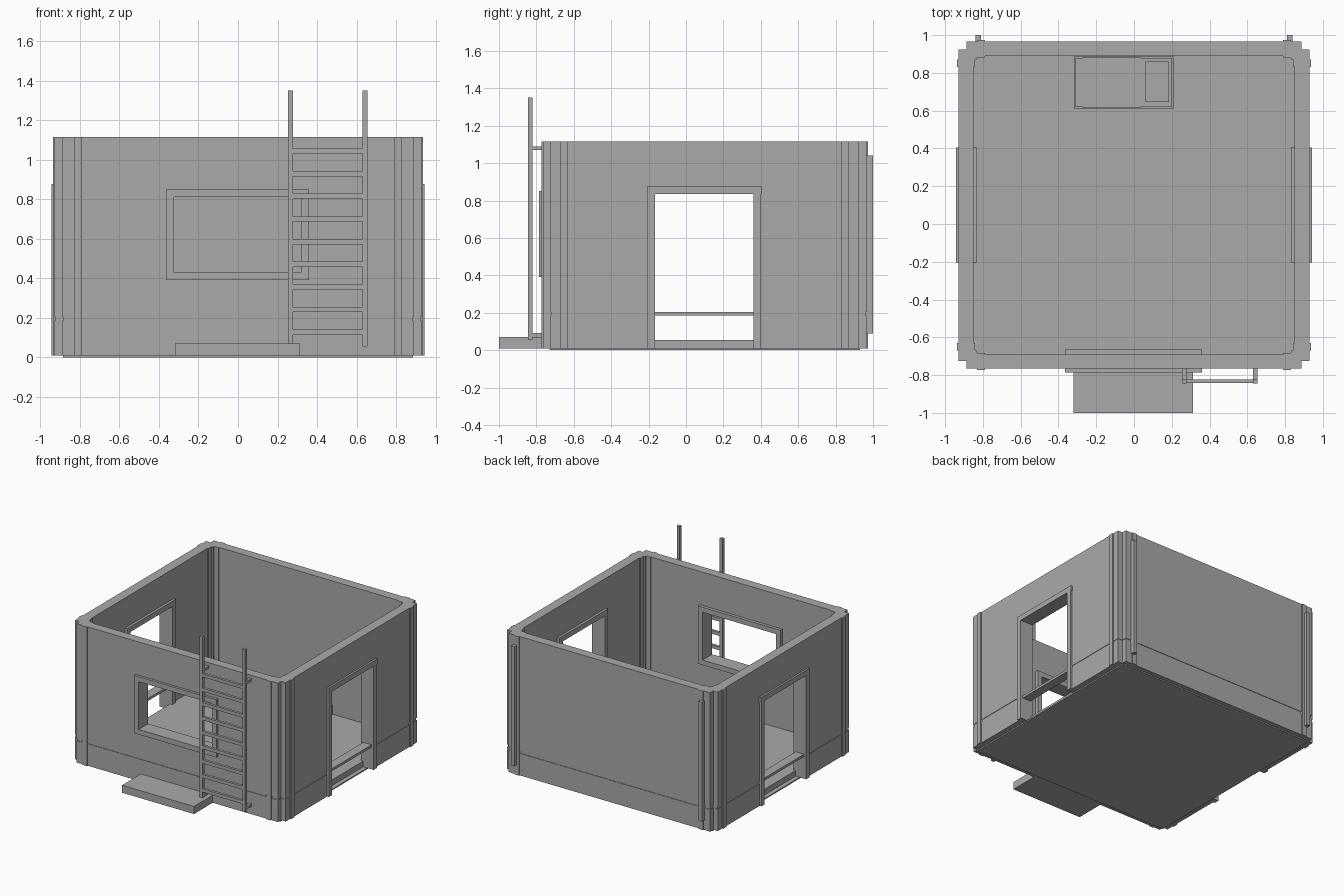
import bpy, bmesh

if "Cube" in bpy.data.objects:
    bpy.data.objects.remove(bpy.data.objects["Cube"])

grey = bpy.data.materials.new("plain_grey")
grey.use_nodes = True
colour = (0.4, 0.4, 0.4, 1)
grey.diffuse_color = colour
grey.node_tree.nodes["Principled BSDF"].inputs["Base Color"].default_value = colour

CY = 0.1            # centre of the room in y
HX, HY = 0.928, 0.865   # outer half sizes
IX, IY = 0.85, 0.79     # inner half sizes
TOP, BASE = 1.115, 0.01


def prism(name, outline, z0, z1):
    """Extrude a flat outline from z0 to z1."""
    bm = bmesh.new()
    face = bm.faces.new([bm.verts.new((x, y, z0)) for x, y in outline])
    side = bmesh.ops.extrude_face_region(bm, geom=[face])["geom"]
    verts = [v for v in side if isinstance(v, bmesh.types.BMVert)]
    bmesh.ops.translate(bm, verts=verts, vec=(0, 0, z1 - z0))
    bmesh.ops.recalc_face_normals(bm, faces=bm.faces)
    mesh = bpy.data.meshes.new(name)
    bm.to_mesh(mesh)
    bm.free()
    mesh.materials.append(grey)
    obj = bpy.data.objects.new(name, mesh)
    bpy.context.collection.objects.link(obj)
    return obj


def box(name, x, y, z):
    """Box from (min, max) pairs."""
    (a, b), (c, d) = sorted(x), sorted(y)
    return prism(name, [(a, c), (b, c), (b, d), (a, d)], *z)


def notched(inset):
    """Room footprint with a square notch in each corner."""
    x, y, n = HX - inset, HY - inset, 0.04
    quarter = [(x, y - n), (x - n, y - n), (x - n, y)]
    pts = []
    for sx, sy in ((1, 1), (-1, 1), (-1, -1), (1, -1)):
        part = [(sx * px, CY + sy * py) for px, py in quarter]
        pts += part if sx * sy > 0 else part[::-1]
    return pts


def cut(obj, cutters):
    """Subtract boxes and bake the result."""
    for c in cutters:
        mod = obj.modifiers.new("cut", "BOOLEAN")
        mod.operation, mod.solver, mod.object = "DIFFERENCE", "EXACT", c
    bpy.context.view_layer.update()
    graph = bpy.context.evaluated_depsgraph_get()
    mesh = bpy.data.meshes.new_from_object(obj.evaluated_get(graph))
    obj.modifiers.clear()
    obj.data = mesh


# Walls: plinth, shallow band and upper wall
room = box("room_cutter", (-IX, IX), (CY - IY, CY + IY), (-1, 2))
door = box("door_cutter", (-2, 2), (-0.165, 0.36), (-1, 0.835))
window = box("window_cutter", (-0.325, 0.32), (-2, 0), (0.43, 0.81))
cut(prism("plinth_wall", notched(0), BASE, 0.185), [room, door])
cut(prism("wall_band", notched(0.004), 0.185, 0.205), [room])
cut(prism("upper_wall", notched(0), 0.205, TOP), [room, door, window])
for c in (room, door, window):
    bpy.data.objects.remove(c)

# Base and floor
box("base_plate", (-0.885, 0.885), (CY - 0.83, CY + 0.83), (0, BASE))
box("floor", (-IX, IX), (CY - IY, CY + IY), (BASE, 0.055))

for sx, side in ((1, "left"), (-1, "right")):
    # Corner strips and inner columns
    for sy, end in ((-1, "front"), (1, "back")):
        tag = f"{end}_{side}"
        ey = CY + sy * HY
        box(f"{tag}_face_strip", (sx * 0.79, sx * 0.83),
            (ey - sy * 0.02, ey + sy * 0.008), (BASE, TOP))
        box(f"{tag}_side_strip", (sx * 0.91, sx * 0.937),
            (CY + sy * 0.73, CY + sy * 0.77), (BASE, TOP))
        box(f"{tag}_inner_column", (sx * 0.83, sx * 0.87),
            (CY + sy * 0.77, CY + sy * 0.81), (BASE, TOP))
        box(f"{tag}_inner_face_strip", (sx * 0.79, sx * 0.84),
            (CY + sy * 0.782, CY + sy * 0.8), (BASE, TOP))
        box(f"{tag}_inner_side_strip", (sx * 0.842, sx * 0.86),
            (CY + sy * 0.73, CY + sy * 0.78), (BASE, TOP))
    # Back pipes
    box(f"back_{side}_pipe", (sx * 0.81, sx * 0.84), (0.96, 1.0), (0.09, 1.04))
    # Door frames
    depth = (sx * 0.83, sx * 0.943)
    box(f"{side}_door_front_jamb", depth, (-0.205, -0.165), (BASE, 0.836))
    box(f"{side}_door_back_jamb", depth, (0.36, 0.40), (BASE, 0.836))
    box(f"{side}_door_lintel", depth, (-0.205, 0.405), (0.835, 0.877))

# Window frame
depth = (-0.785, -0.665)
box("window_sill", (-0.365, 0.36), depth, (0.39, 0.43))
box("window_head", (-0.365, 0.36), depth, (0.81, 0.85))
box("window_right_jamb", (-0.365, -0.325), depth, (0.43, 0.81))
box("window_left_jamb", (0.32, 0.36), depth, (0.43, 0.81))

# Front step
box("front_step", (-0.32, 0.313), (-1.0, -0.76), (BASE, 0.07))

# Ladder
for name, x in (("right", (0.254, 0.279)), ("left", (0.63, 0.655))):
    box(f"ladder_{name}_rail", x, (-0.845, -0.82), (0.055, 1.35))
    for end, z in (("lower", 0.073), ("upper", 1.07)):
        box(f"ladder_{name}_{end}_bracket", x, (-0.822, -0.76), (z, z + 0.02))
for i in range(9):
    z = 1.03 - 0.1145 * i
    box(f"ladder_rung_{i + 1}", (0.27, 0.64), (-0.842, -0.822), (z, z + 0.027))

# Bed against the back wall
box("bed_frame", (-0.318, 0.21), (0.61, 0.888), (0.055, 0.13))
box("mattress", (-0.31, 0.2), (0.62, 0.88), (0.13, 0.155))
box("blanket", (-0.27, 0.035), (0.615, 0.885), (0.13, 0.162))
box("pillow", (0.06, 0.185), (0.645, 0.86), (0.155, 0.18))
